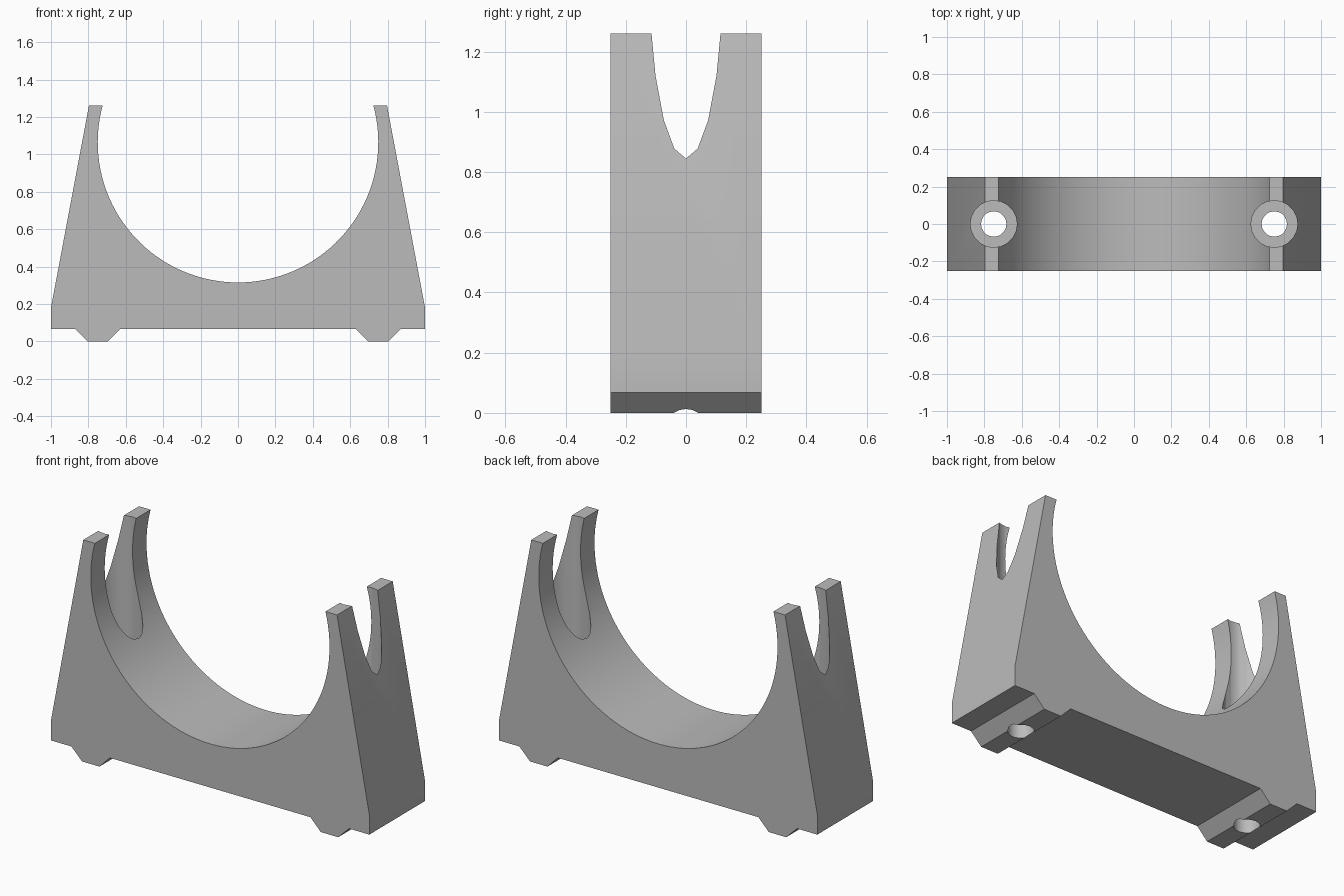
import bpy, bmesh, math
from mathutils import Matrix

cube = bpy.data.objects.get("Cube")
if cube:
    bpy.data.objects.remove(cube, do_unlink=True)

# Main dimensions
DEPTH = 0.5
TOP = 1.26
BASE = 0.067
RADIUS, CENTRE_Z = 0.75, 1.065
BOLT_X = 0.75

grey = bpy.data.materials.new("plain grey")
grey.use_nodes = True
colour = (0.5, 0.5, 0.5, 1)
grey.diffuse_color = colour
grey.node_tree.nodes["Principled BSDF"].inputs["Base Color"].default_value = colour


def make_object(name, bm):
    bmesh.ops.recalc_face_normals(bm, faces=bm.faces)
    mesh = bpy.data.meshes.new(name)
    bm.to_mesh(mesh)
    bm.free()
    mesh.materials.append(grey)
    obj = bpy.data.objects.new(name, mesh)
    bpy.context.collection.objects.link(obj)
    return obj


def extrude_profile(name, points):
    bm = bmesh.new()
    face = bm.faces.new([bm.verts.new((x, -DEPTH / 2, z)) for x, z in points])
    moved = bmesh.ops.extrude_face_region(bm, geom=[face])["geom"]
    verts = [v for v in moved if isinstance(v, bmesh.types.BMVert)]
    bmesh.ops.translate(bm, verts=verts, vec=(0, DEPTH, 0))
    return make_object(name, bm)


def cut_bore(target, x, radius, low, high):
    bm = bmesh.new()
    bmesh.ops.create_cone(bm, cap_ends=True, segments=20, radius1=radius,
                          radius2=radius, depth=high - low,
                          matrix=Matrix.Translation((x, 0, (low + high) / 2)))
    cutter = make_object("bore_cutter", bm)
    cutter.hide_render = True
    mod = target.modifiers.new("bore", "BOOLEAN")
    mod.operation = "DIFFERENCE"
    mod.solver = "EXACT"
    mod.object = cutter
    bpy.context.view_layer.objects.active = target
    bpy.ops.object.modifier_apply(modifier=mod.name)
    bpy.data.objects.remove(cutter, do_unlink=True)


# Right half outline: foot rail, outer wall, sloped arm; mirrored for the other half
half = [(0.63, BASE), (0.695, 0), (0.805, 0), (0.872, BASE),
        (1, BASE), (1, 0.18), (0.797, TOP)]
# Pipe seat arc, running from the right arm tip down and up to the left tip
end = math.asin((TOP - CENTRE_Z) / RADIUS)
steps = 72
arc = []
for i in range(steps + 1):
    a = end - (math.pi + 2 * end) * i / steps
    arc.append((RADIUS * math.cos(a), CENTRE_Z + RADIUS * math.sin(a)))
outline = half + arc + [(-x, z) for x, z in reversed(half)]
cradle = extrude_profile("pipe_cradle", outline)

# Counterbored bolt holes down through both arms
for side in (-1, 1):
    cut_bore(cradle, side * BOLT_X, 0.125, 0.19, TOP + 0.2)
    cut_bore(cradle, side * BOLT_X, 0.068, -0.1, 0.4)

# Smooth the seat and bores, keep the edges crisp
bpy.ops.object.select_all(action="DESELECT")
cradle.select_set(True)
bpy.context.view_layer.objects.active = cradle
bpy.ops.object.shade_smooth_by_angle(angle=math.radians(30))
